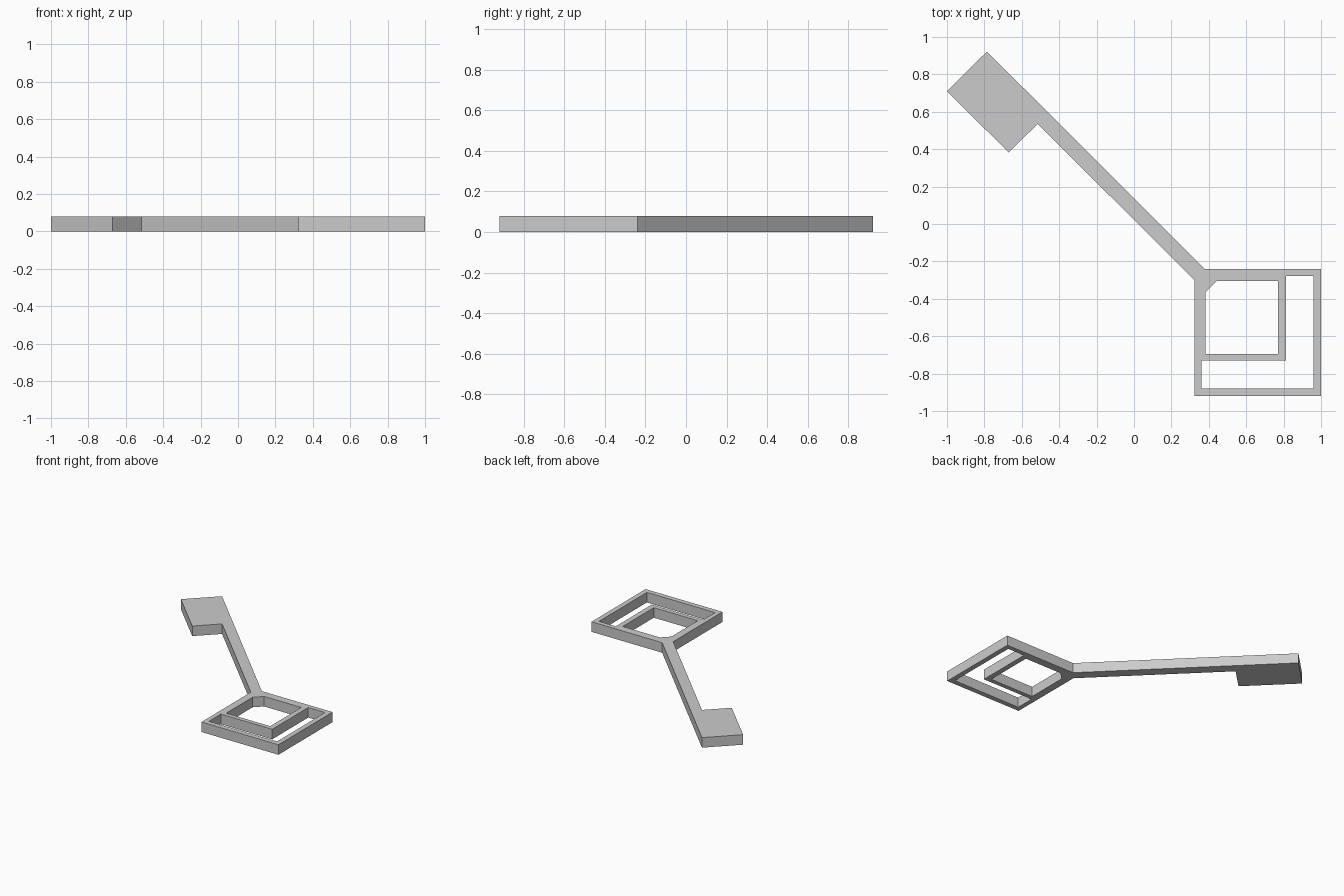
import bpy, bmesh

if "Cube" in bpy.data.objects:
    bpy.data.objects.remove(bpy.data.objects["Cube"])

HEIGHT = 0.08

# Outer outline: bit at the top left, diagonal shaft, square bow at the bottom right
outline = [(-0.786, 0.922), (-1.0, 0.71), (-0.67, 0.382), (-0.515, 0.535),
           (0.323, -0.30), (0.323, -0.92), (1.0, -0.92), (1.0, -0.24), (0.378, -0.24)]
# Square window with a cut corner beside the shaft
square_hole = [(0.383, -0.363), (0.443, -0.304), (0.77, -0.304),
               (0.77, -0.695), (0.383, -0.695)]
# L-shaped window around the square one
l_hole = [(0.812, -0.277), (0.96, -0.277), (0.96, -0.88),
          (0.36, -0.88), (0.36, -0.73), (0.812, -0.73)]


def extruded_profile(name, loops, height):
    curve = bpy.data.curves.new(name, 'CURVE')
    curve.dimensions = '2D'
    curve.fill_mode = 'BOTH'
    curve.extrude = height / 2
    for loop in loops:
        spline = curve.splines.new('POLY')
        spline.points.add(len(loop) - 1)
        for point, (x, y) in zip(spline.points, loop):
            point.co = (x, y, 0, 1)
        spline.use_cyclic_u = True
    obj = bpy.data.objects.new(name, curve)
    bpy.context.collection.objects.link(obj)
    bpy.ops.object.select_all(action='DESELECT')
    obj.select_set(True)
    bpy.context.view_layer.objects.active = obj
    bpy.ops.object.convert(target='MESH')
    obj = bpy.context.object

    # Weld the caps to the walls, stand on z = 0, flat shading
    bm = bmesh.new()
    bm.from_mesh(obj.data)
    bmesh.ops.remove_doubles(bm, verts=bm.verts, dist=0.0005)
    bmesh.ops.translate(bm, verts=bm.verts, vec=(0, 0, height / 2))
    bmesh.ops.recalc_face_normals(bm, faces=bm.faces)
    for face in bm.faces:
        face.smooth = False
    bm.to_mesh(obj.data)
    bm.free()
    return obj


extruded_profile("key", [outline, square_hole, l_hole], HEIGHT)
